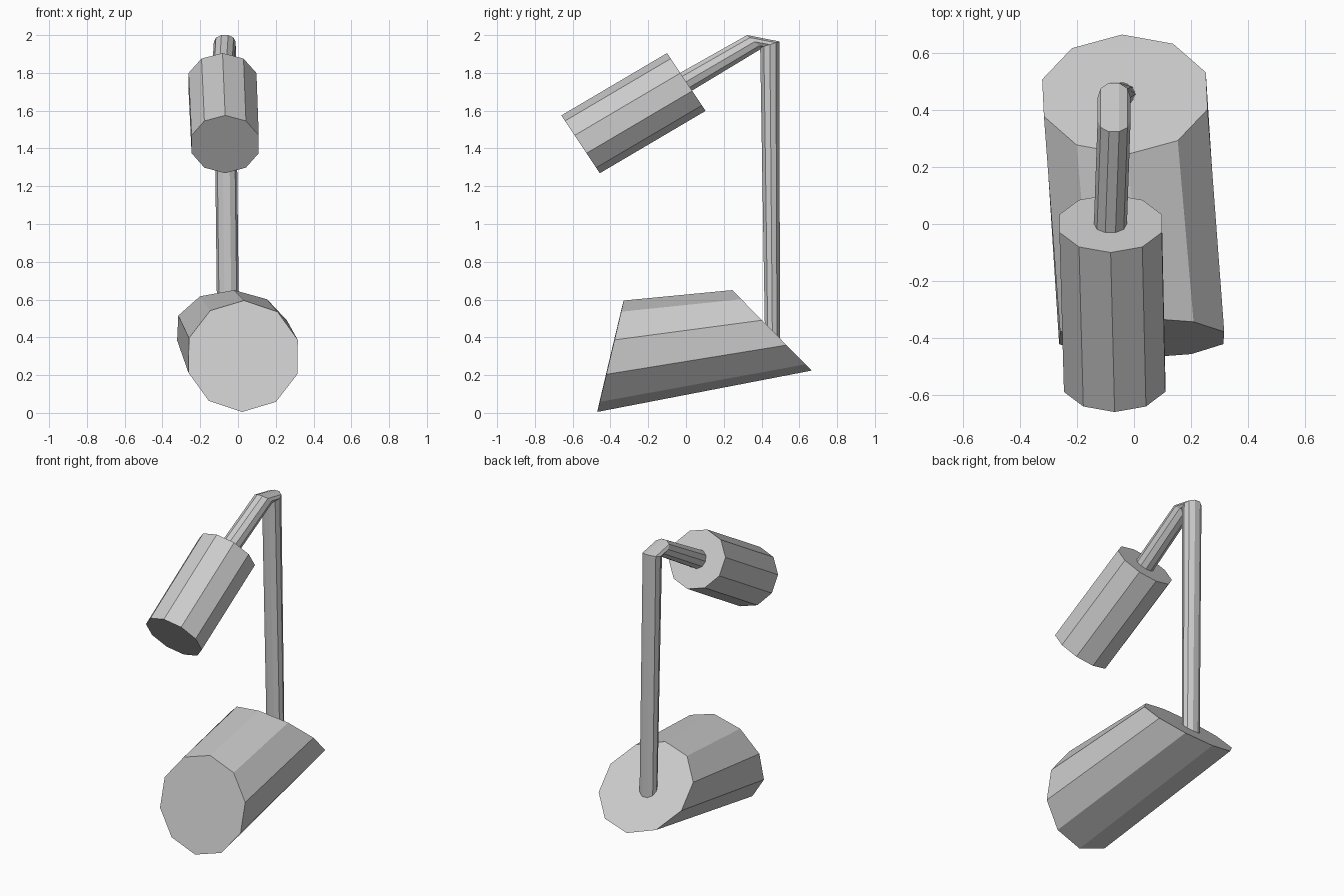
import bpy, bmesh, math
from mathutils import Vector

if "Cube" in bpy.data.objects:
    bpy.data.objects.remove(bpy.data.objects["Cube"])

grey = bpy.data.materials.new("plain grey")
grey.diffuse_color = (0.6, 0.6, 0.6, 1)
grey.use_nodes = True
grey.node_tree.nodes["Principled BSDF"].inputs["Base Color"].default_value = grey.diffuse_color
SIDES = 10


def loft(name, rings, turn):
    """Ten-sided solid through rings given as (centre, sideways radius, upward radius)."""
    bm = bmesh.new()
    loops = []
    for c, a, b in rings:
        c, a, b = Vector(c), Vector(a), Vector(b)
        angles = [turn + math.tau * i / SIDES for i in range(SIDES)]
        loops.append([bm.verts.new(c + a * math.cos(t) + b * math.sin(t)) for t in angles])
    for lo, hi in zip(loops, loops[1:]):
        for i in range(SIDES):
            j = (i + 1) % SIDES
            bm.faces.new((lo[i], lo[j], hi[j], hi[i]))
    bm.faces.new(loops[0][::-1])
    bm.faces.new(loops[-1])
    bmesh.ops.recalc_face_normals(bm, faces=bm.faces)
    mesh = bpy.data.meshes.new(name)
    bm.to_mesh(mesh)
    bm.free()
    mesh.materials.append(grey)
    obj = bpy.data.objects.new(name, mesh)
    bpy.context.collection.objects.link(obj)
    return obj


POINT_UP = math.radians(18)   # a corner at the top of the ring
FLAT_UP = 0                   # a flat side at the top of the ring

# Base: wide drum with both ends cut at a slant
loft("base", [
    ((0.027, -0.400, 0.300), (0.303, 0, -0.005), (0.005, 0.070, 0.295)),
    ((-0.032, 0.455, 0.437), (0.302, 0.013, -0.013), (0.010, -0.210, 0.213)),
], POINT_UP)

# Arm: upright pole, short elbow, then a straight run down into the head
loft("arm", [
    ((-0.052, 0.457, 0.435), (0.058, 0, 0), (0, 0.042, -0.042)),
    ((-0.070, 0.444, 1.950), (0.058, 0, 0), (0, 0.054, 0.017)),
    ((-0.070, 0.363, 1.965), (0.058, 0, 0), (0, -0.041, 0.037)),
    ((-0.083, -0.005, 1.750), (0.058, 0, 0), (0, -0.029, 0.052)),
], FLAT_UP)

# Head: drum tilted down towards the front
loft("head", [
    ((-0.082, 0.002, 1.752), (0.189, 0, 0), (0, -0.102, 0.153)),
    ((-0.068, -0.558, 1.422), (0.187, 0, 0), (0, -0.102, 0.153)),
], POINT_UP)
